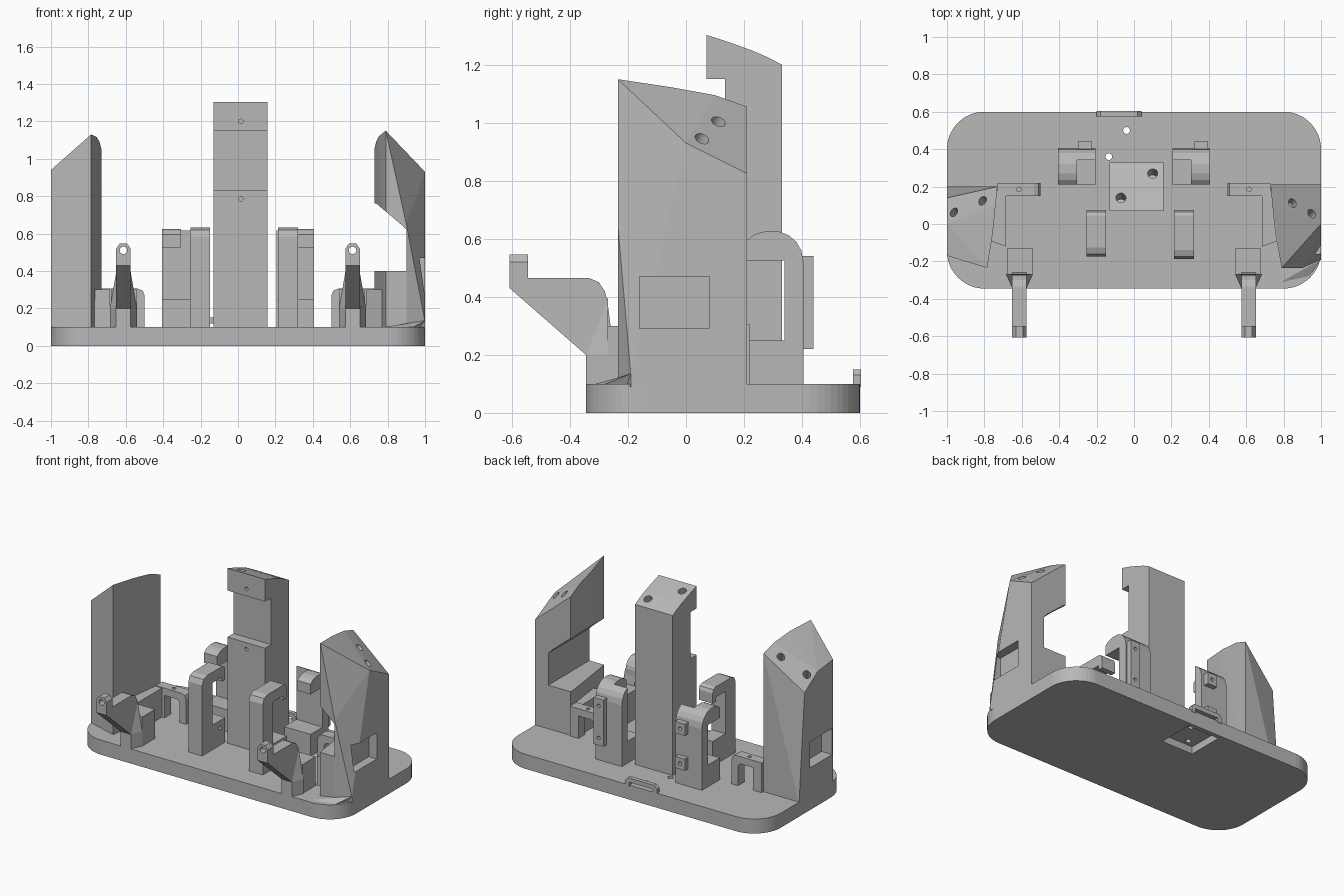
import bpy, bmesh, math
from mathutils import Vector

if "Cube" in bpy.data.objects:
    bpy.data.objects.remove(bpy.data.objects["Cube"])

grey = bpy.data.materials.new("plain_grey")
grey.diffuse_color = (0.48, 0.48, 0.48, 1)
grey.use_nodes = True
grey.node_tree.nodes["Principled BSDF"].inputs["Base Color"].default_value = grey.diffuse_color


def finish(name, bm):
    bmesh.ops.recalc_face_normals(bm, faces=bm.faces)
    me = bpy.data.meshes.new(name)
    bm.to_mesh(me)
    bm.free()
    me.materials.append(grey)
    ob = bpy.data.objects.new(name, me)
    bpy.context.collection.objects.link(ob)
    return ob


def prism(name, axis, pts, lo, hi):
    """Extrude a 2D profile along an axis: x takes (y,z), y takes (x,z), z takes (x,y)."""
    put = {"x": lambda p, t: (t, p[0], p[1]),
           "y": lambda p, t: (p[0], t, p[1]),
           "z": lambda p, t: (p[0], p[1], t)}[axis]
    bm = bmesh.new()
    a = [bm.verts.new(put(p, lo)) for p in pts]
    b = [bm.verts.new(put(p, hi)) for p in pts]
    bm.faces.new(a)
    bm.faces.new(b[::-1])
    for i in range(len(pts)):
        j = (i + 1) % len(pts)
        bm.faces.new((a[i], b[i], b[j], a[j]))
    return finish(name, bm)


def box(name, x0, x1, y0, y1, z0, z1):
    return prism(name, "z", [(x0, y0), (x1, y0), (x1, y1), (x0, y1)], z0, z1)


def hull(name, pts):
    bm = bmesh.new()
    for p in pts:
        bm.verts.new(p)
    bmesh.ops.convex_hull(bm, input=bm.verts)
    bmesh.ops.delete(bm, geom=[v for v in bm.verts if not v.link_faces], context="VERTS")
    bmesh.ops.dissolve_limit(bm, angle_limit=0.02, verts=bm.verts, edges=bm.edges)
    return finish(name, bm)


def rod(centre, direction, r, half):
    bm = bmesh.new()
    bmesh.ops.create_cone(bm, cap_ends=True, segments=24, radius1=r, radius2=r, depth=2 * half)
    ob = finish("hole_cutter", bm)
    q = Vector(direction).to_track_quat("Z", "Y")
    for v in ob.data.vertices:
        v.co = q @ v.co + Vector(centre)
    return ob


def cut(ob, *cutters):
    for c in cutters:
        c.hide_render = True
        m = ob.modifiers.new("cut", "BOOLEAN")
        m.operation, m.solver, m.object = "DIFFERENCE", "EXACT", c
        bpy.context.view_layer.objects.active = ob
        bpy.ops.object.modifier_apply(modifier=m.name)
        bpy.data.objects.remove(c)


def mirror(ob, name):
    c = ob.copy()
    c.data = ob.data.copy()
    c.name = name
    for v in c.data.vertices:
        v.co.x *= -1
    c.data.flip_normals()
    bpy.context.collection.objects.link(c)


# base plate with rounded corners, underside pocket and two through holes
outline = []
for cx, cy, a0 in ((.8, .4, 0), (-.8, .4, 90), (-.8, -.145, 180), (.8, -.145, 270)):
    for k in range(13):
        a = math.radians(a0 + k * 7.5)
        outline.append((cx + .2 * math.cos(a), cy + .2 * math.sin(a)))
base = prism("base_plate", "z", outline, 0, .1)
cut(base, box("c", -.2, .04, .32, .57, -.05, .05),
    rod((-.04, .5, .05), (0, 0, 1), .018, .2), rod((-.135, .36, .05), (0, 0, 1), .018, .2))

# small loop on the rear edge
prism("rear_loop", "y", [(-.2, .09), (-.17, .09), (-.17, .12), (.01, .12), (.01, .09),
                         (.04, .09), (.04, .13), (.02, .15), (-.18, .15), (-.2, .13)], .575, .603)

# central column with front notch and sloping curved top
col = prism("centre_column", "x", [(.07, .09), (.33, .09), (.33, 1.2), (.285, 1.224), (.23, 1.248),
                                   (.15, 1.277), (.07, 1.303), (.07, 1.15), (.135, 1.15),
                                   (.135, .83), (.07, .83)], -.13, .157)
cut(col, rod((-.07, .14, 1.28), (0, .36, .93), .027, .09),
    rod((.1, .27, 1.23), (0, .36, .93), .027, .09),
    rod((.015, .07, 1.2), (0, 1, 0), .012, .06), rod((.015, .07, .785), (0, 1, 0), .012, .06))

# right tower: faceted body, inner notch, side window, top holes
right = hull("right_tower", [
    (.79, -.235, 1.15), (.755, -.05, 1.122), (.74, .1, 1.095), (.73, .21, 1.055),
    (1, 0, .93), (1, .21, .825), (.9, -.235, .65), (.9, -.235, .09), (.79, -.235, .09),
    (1, -.19, .13), (1, -.19, .09), (1, .21, .09), (.73, .21, .09)])
cut(right, prism("c", "y", [(.5, .4), (.9, .4), (.9, .62), (.87, .65), (.74, .76), (.5, .76)], -.5, .5),
    box("c", .94, 1.2, -.16, .08, .29, .47),
    rod((.86, .125, 1.03), (.4, .41, .82), .025, .08),
    rod((.95, .055, .945), (.4, .41, .82), .025, .08))
hull("right_tower_toe", [(.75, -.24, .095), (1, -.14, .095), (1, -.19, .135),
                         (.93, -.29, .095), (.75, -.33, .095)])

# left tower: plain twisted prism with sloping top
left = hull("left_tower", [
    (-.785, -.235, 1.13), (-.755, -.05, 1.115), (-.74, .1, 1.09), (-.73, .2, 1.05),
    (-1, -.17, .94), (-1, 0, .92), (-1, .14, .83), (-1, -.17, .09), (-.785, -.235, .09),
    (-.73, .2, .09), (-1, .2, .09)])
cut(left, box("c", -1.2, -.92, -.16, .08, .29, .47),
    rod((-.81, .125, 1.02), (-.4, .41, .82), .025, .09),
    rod((-.96, .06, .91), (-.4, .41, .82), .025, .09))

# ledge on the inner side of each tower
ledge = prism("right_ledge", "z", [(.685, -.12), (.8, -.08), (.8, .19), (.685, .17)], .09, .3)
mirror(ledge, "left_ledge")

# arch bracket behind each ledge
arch = prism("right_arch", "y", [(.5, .09), (.55, .09), (.55, .24), (.57, .255), (.665, .255), (.665, .09),
                                 (.73, .09), (.73, .305), (.535, .305), (.51, .295), (.5, .27)], .15, .22)
cut(arch, rod((.615, .185, .3), (0, 0, 1), .012, .1))
mirror(arch, "left_arch")

# front arms: foot, flare, cantilever and pierced knob
foot = box("right_arm_foot", .54, .68, -.27, -.13, .09, .3)
mirror(foot, "left_arm_foot")
flare = hull("right_arm_flare", [(x, y, z) for x, y, z in (
    (.575, -.345, .09), (.65, -.345, .09), (.575, -.345, .2), (.65, -.345, .2),
    (.54, -.268, .09), (.685, -.268, .09), (.54, -.268, .2), (.685, -.268, .2),
    (.575, -.268, .4), (.65, -.268, .4))])
mirror(flare, "left_arm_flare")
arm = prism("right_arm", "x", [(-.608, .43), (-.345, .2), (-.345, .09), (-.26, .09), (-.26, .3),
                               (-.27, .38), (-.28, .42), (-.3, .45), (-.335, .465), (-.608, .465)],
            .574, .651)
mirror(arm, "left_arm")
knob = prism("right_arm_knob", "y", [(.574, .46), (.651, .46), (.651, .52), (.632, .546),
                                     (.593, .546), (.574, .52)], -.608, -.545)
cut(knob, rod((.6125, -.58, .51), (0, 1, 0), .02, .2))
mirror(knob, "left_arm_knob")

# rear clamps: hooked outer half and low inner half
back = [(.21, .09), (.405, .09), (.405, .52), (.397, .56), (.38, .59), (.353, .613)]
hook = prism("right_clamp_hook", "x", back + [(.32, .625), (.27, .625), (.235, .615), (.21, .595),
                                              (.21, .525), (.34, .525), (.34, .25), (.21, .25)], .305, .405)
mirror(hook, "left_clamp_hook")
half = prism("right_clamp_wall", "x", back + [(.343, .617), (.343, .25), (.21, .25)], .205, .305)
mirror(half, "left_clamp_wall")

# clamp tabs: one tall strip on the right, two small ones on the left
tab = box("right_clamp_tab", .32, .395, .4, .44, .22, .54)
cut(tab, *[rod((.357, .42, z), (0, 1, 0), .012, .1) for z in (.27, .49)])
for i, z in enumerate((.22, .46)):
    t = box("left_clamp_tab_%d" % i, -.3, -.225, .4, .44, z, z + .08)
    cut(t, rod((-.262, .42, z + .04), (0, 1, 0), .012, .1))

# front hooks: upright at the front, open towards the back
for name, x0, x1, y0 in (("left_hook", -.255, -.15, -.175), ("right_hook", .215, .32, -.188)):
    h = prism(name, "x", [(y0, .09), (.075, .09), (.075, .27), (y0 + .11, .27), (y0 + .11, .56), (.04, .56),
                          (.04, .53), (.075, .53), (.075, .6), (.065, .622), (.045, .633),
                          (y0 + .05, .633), (y0 + .015, .62), (y0, .585)], x0, x1)
    cut(h, rod((x1, .02, .22), (1, 0, 0), .012, .06))
